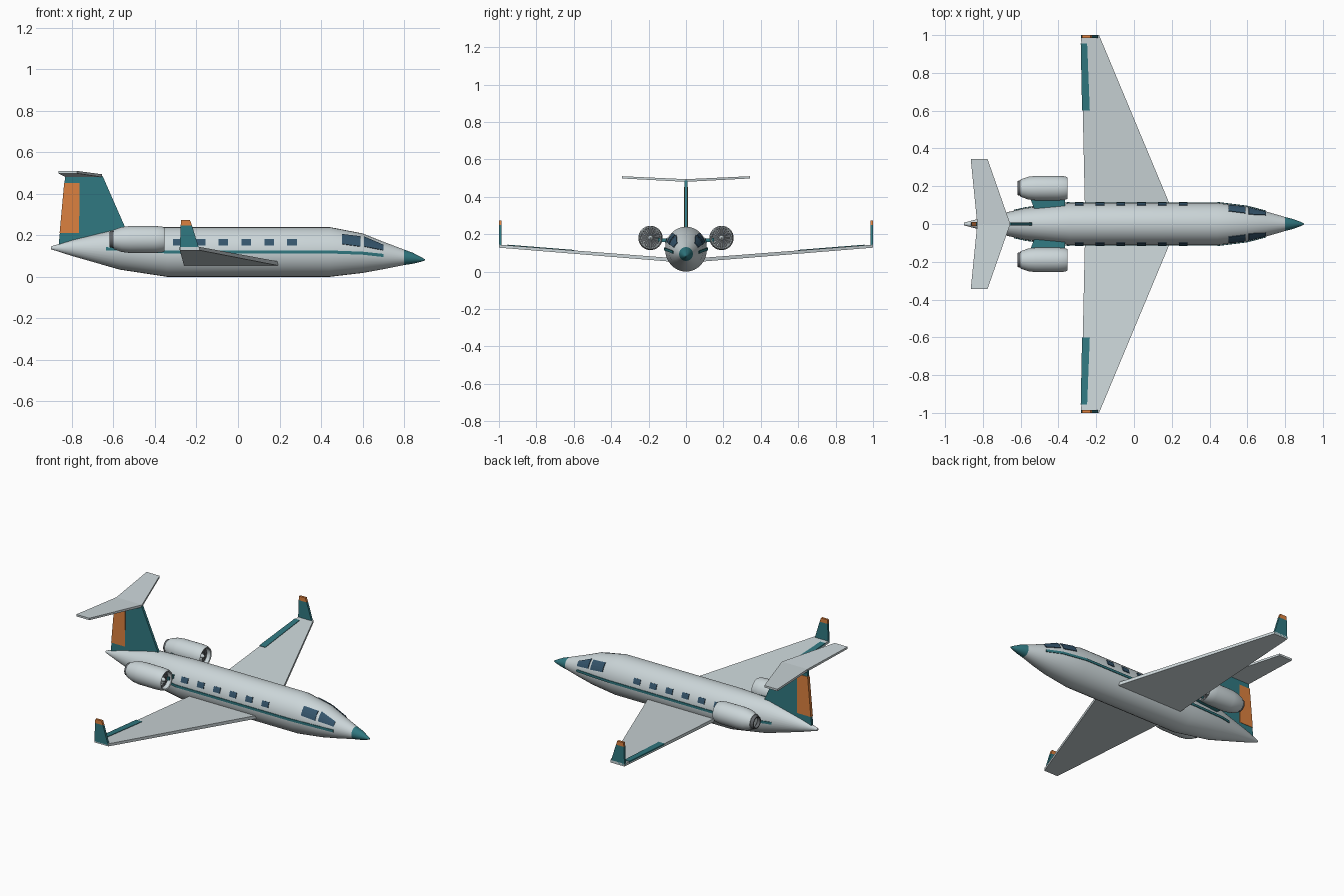
import bpy, bmesh, math
from mathutils import Vector

if "Cube" in bpy.data.objects:
    bpy.data.objects.remove(bpy.data.objects["Cube"])


def material(name, rgb):
    m = bpy.data.materials.new(name)
    m.diffuse_color = (*rgb, 1)
    m.use_nodes = True
    m.node_tree.nodes["Principled BSDF"].inputs["Base Color"].default_value = m.diffuse_color
    return m


PALE = material("pale_grey", (0.60, 0.67, 0.69))
TEAL = material("teal", (0.03, 0.19, 0.22))
ORANGE = material("orange", (0.72, 0.22, 0.05))
GLASS = material("glass", (0.035, 0.09, 0.15))
DARK = material("dark_metal", (0.12, 0.13, 0.14))


def make(name, verts, faces, mat, smooth=False):
    me = bpy.data.meshes.new(name)
    me.from_pydata([tuple(v) for v in verts], [], faces)
    bm = bmesh.new()
    bm.from_mesh(me)
    bmesh.ops.recalc_face_normals(bm, faces=bm.faces)
    bm.to_mesh(me)
    bm.free()
    me.materials.append(mat)
    ob = bpy.data.objects.new(name, me)
    bpy.context.collection.objects.link(ob)
    if smooth:
        bpy.ops.object.select_all(action='DESELECT')
        bpy.context.view_layer.objects.active = ob
        ob.select_set(True)
        bpy.ops.object.shade_smooth_by_angle(angle=math.radians(35))
    return ob


def loft(name, rings, mat, smooth=False, caps=True):
    n = len(rings[0])
    verts = [v for r in rings for v in r]
    faces = [(i * n + j, i * n + (j + 1) % n, (i + 1) * n + (j + 1) % n, (i + 1) * n + j)
             for i in range(len(rings) - 1) for j in range(n)]
    if caps:
        faces += [tuple(range(n)), tuple(range(len(verts) - n, len(verts)))]
    return make(name, verts, faces, mat, smooth)


def ring(x, y, z, ry, rz, n=32):
    return [(x, y + ry * math.cos(2 * math.pi * k / n), z + rz * math.sin(2 * math.pi * k / n))
            for k in range(n)]


def side_plate(name, profile, y, half, mat):
    # upright plate from an x-z outline
    return loft(name, [[(x, y + d, z) for x, z in profile] for d in (-half, half)], mat)


# Fuselage stations: x, centre z, half width, half height
BODY = [(-0.90, 0.140, 0.007, 0.007), (-0.80, 0.139, 0.034, 0.038), (-0.57, 0.134, 0.085, 0.099),
        (-0.34, 0.120, 0.112, 0.120), (0.44, 0.120, 0.112, 0.120), (0.60, 0.114, 0.092, 0.095),
        (0.70, 0.103, 0.066, 0.066), (0.80, 0.094, 0.037, 0.037)]
NOSE = [(0.80, 0.094, 0.037, 0.037), (0.84, 0.090, 0.027, 0.027), (0.88, 0.084, 0.012, 0.012),
        (0.90, 0.082, 0.003, 0.003)]
loft("fuselage", [ring(x, 0, c, w, h) for x, c, w, h in BODY], PALE, True)
loft("nose_cone", [ring(x, 0, c, w, h) for x, c, w, h in NOSE], TEAL, True)


def section(x):
    for a, b in zip(BODY, BODY[1:]):
        if x <= b[0]:
            t = (x - a[0]) / (b[0] - a[0])
            return [a[i] + t * (b[i] - a[i]) for i in (1, 2, 3)]


def skin_patch(name, xs, low, high, side, mat, off=0.003):
    # patch that follows the fuselage skin between two z limits
    rows, verts = 4, []
    for x in xs:
        c, w, h = section(x)
        for r in range(rows + 1):
            z = low(x) + (high(x) - low(x)) * r / rows
            s = max(-1, min(1, (z - c) / h))
            a = math.asin(s)
            verts.append((x, side * (w + off) * math.cos(a), c + (h + off) * s))
    m = rows + 1
    faces = [(i * m + r, i * m + r + 1, (i + 1) * m + r + 1, (i + 1) * m + r)[::side]
             for i in range(len(xs) - 1) for r in range(rows)]
    me = bpy.data.meshes.new(name)
    me.from_pydata(verts, [], faces)
    me.materials.append(mat)
    ob = bpy.data.objects.new(name, me)
    bpy.context.collection.objects.link(ob)
    mod = ob.modifiers.new("thickness", 'SOLIDIFY')
    mod.thickness, mod.offset = 0.004, 0


def line(x0, z0, x1, z1):
    return lambda x: z0 + (z1 - z0) * (x - x0) / (x1 - x0)


for s, tag in ((1, "left"), (-1, "right")):
    # Cabin windows, cockpit windows, side stripe
    for i in range(6):
        x = -0.29 + 0.11 * i
        skin_patch(f"cabin_window_{tag}_{i + 1}", [x - 0.023, x + 0.023],
                   lambda _: 0.15, lambda _: 0.18, s, GLASS)
    skin_patch(f"cockpit_side_window_{tag}", [0.50, 0.545, 0.59],
               line(0.5, 0.157, 0.59, 0.145), line(0.5, 0.203, 0.59, 0.192), s, GLASS)
    skin_patch(f"cockpit_front_window_{tag}", [0.607, 0.655, 0.699],
               line(0.607, 0.145, 0.7, 0.127), line(0.607, 0.191, 0.7, 0.151), s, GLASS)
    skin_patch(f"side_stripe_{tag}", [-0.635, -0.57, -0.34, 0.44, 0.60, 0.699],
               lambda x: section(x)[0] - 0.007, lambda x: section(x)[0] + 0.007, s, TEAL)

    # Wing with upward sweep
    def slab(x0, x1, y, z, t):
        return [(x0, s * y, z), (x1, s * y, z), (x1, s * y, z + t), (x0, s * y, z + t)]
    loft(f"wing_{tag}", [slab(-0.26, 0.195, 0.09, 0.054, 0.02),
                         slab(-0.28, -0.185, 1.0, 0.128, 0.016)], PALE)
    loft(f"aileron_{tag}", [slab(-0.275, -0.234, 0.60, 0.107, 0.009),
                            slab(-0.282, -0.248, 0.955, 0.136, 0.008)], TEAL)

    # Winglet with coloured tip
    side_plate(f"winglet_{tag}", [(-0.28, 0.135), (-0.187, 0.135), (-0.222, 0.248), (-0.276, 0.248)],
               s * 0.993, 0.007, TEAL)
    side_plate(f"winglet_tip_{tag}", [(-0.276, 0.248), (-0.222, 0.248), (-0.231, 0.273), (-0.274, 0.273)],
               s * 0.993, 0.007, ORANGE)

    # Tailplane half
    loft(f"tailplane_{tag}", [slab(-0.83, -0.655, 0, 0.480, 0.014),
                              slab(-0.864, -0.775, 0.343, 0.498, 0.012)], PALE)

    # Engine nacelle with hollow intake, fan, spinner and exhaust
    ey, ez = s * 0.19, 0.18
    nacelle = [(-0.60, 0.046), (-0.56, 0.060), (-0.52, 0.065), (-0.40, 0.065), (-0.365, 0.062),
               (-0.353, 0.057), (-0.356, 0.051), (-0.385, 0.050)]
    loft(f"engine_nacelle_{tag}", [ring(x, ey, ez, r, r) for x, r in nacelle], PALE, True)
    loft(f"engine_fan_{tag}", [ring(x, ey, ez, 0.049, 0.049) for x in (-0.39, -0.38)], DARK, True)
    loft(f"engine_spinner_{tag}", [ring(x, ey, ez, r, r, 16) for x, r in
                                   ((-0.38, 0.014), (-0.368, 0.010), (-0.360, 0.002))], PALE, True)
    blades_v, blades_f = [], []
    for k in range(12):
        a = 2 * math.pi * k / 12
        for r, d in ((0.012, -0.15), (0.048, -0.07), (0.048, 0.07), (0.012, 0.15)):
            blades_v.append((-0.378 + 0.02 * d, ey + r * math.cos(a + d), ez + r * math.sin(a + d)))
        blades_f.append(tuple(range(4 * k, 4 * k + 4)))
    make(f"fan_blades_{tag}", blades_v, blades_f, PALE)
    exhaust = [(-0.595, 0.043), (-0.618, 0.037), (-0.618, 0.031), (-0.60, 0.029)]
    loft(f"engine_exhaust_{tag}", [ring(x, ey, ez, r, r) for x, r in exhaust], DARK, True)
    # Engine pylon
    loft(f"engine_pylon_{tag}", [slab(-0.52, -0.366, 0.06, 0.154, 0.02),
                                 slab(-0.555, -0.366, 0.15, 0.160, 0.02)], TEAL)

# Tail fin and rudder
side_plate("tail_fin", [(-0.864, 0.145), (-0.53, 0.21), (-0.545, 0.242), (-0.652, 0.486), (-0.832, 0.486)],
           0, 0.008, TEAL)
side_plate("rudder", [(-0.859, 0.21), (-0.765, 0.21), (-0.763, 0.452), (-0.837, 0.452)],
           0, 0.010, ORANGE)
